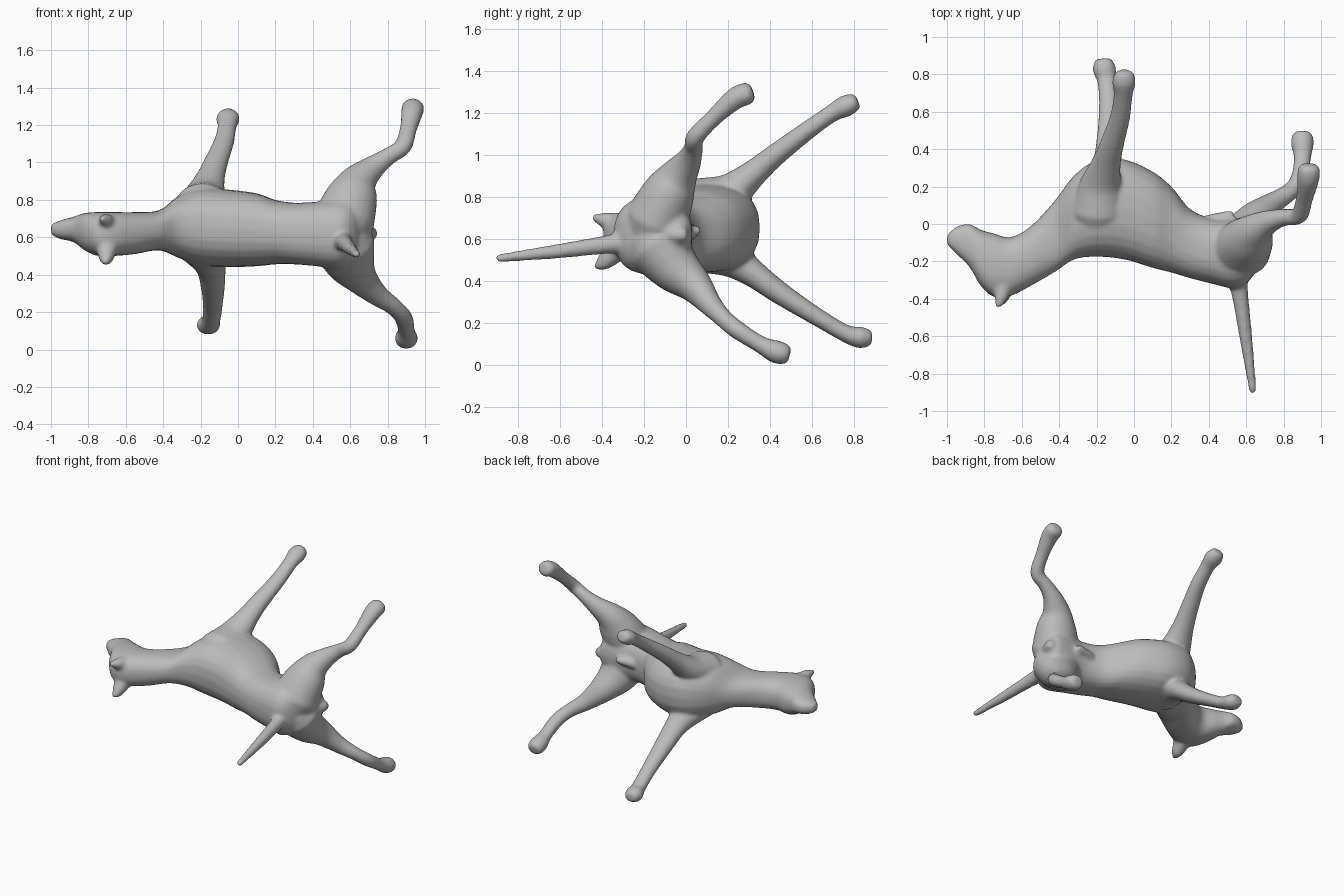
import bpy, bmesh, math
from mathutils import Vector

SIDES = 24


def spline(rows, steps=5):
    """Smoothly interpolate rows of numbers (Catmull-Rom)."""
    pts = [Vector(r) for r in rows]
    pts = [pts[0]] + pts + [pts[-1]]
    out = []
    for a, b, c, d in zip(pts, pts[1:], pts[2:], pts[3:]):
        for i in range(steps):
            t = i / steps
            out.append(0.5 * (2 * b + (c - a) * t + (2 * a - 5 * b + 4 * c - d) * t * t
                              + (3 * b - a - 3 * c + d) * t ** 3))
    return out + [pts[-1]]


def skin(bm, rings):
    """Bridge rings of points into a closed solid."""
    loops = [[bm.verts.new(p) for p in ring] for ring in rings]
    for a, b in zip(loops, loops[1:]):
        for i in range(SIDES):
            j = (i + 1) % SIDES
            bm.faces.new((a[i], a[j], b[j], b[i]))
    bm.faces.new(loops[0][::-1])
    bm.faces.new(loops[-1])


def trunk(bm, rows):
    """Sections across x, given as x, y low, y high, z low, z high."""
    rings = []
    for x, y0, y1, z0, z1 in spline(rows):
        ring = []
        for k in range(SIDES):
            a = 2 * math.pi * k / SIDES
            c, s = math.cos(a), math.sin(a)
            c = math.copysign(abs(c) ** 0.82, c)
            s = math.copysign(abs(s) ** 0.82, s)
            ring.append((x, (y0 + y1) / 2 + c * (y1 - y0) / 2, (z0 + z1) / 2 + s * (z1 - z0) / 2))
        rings.append(ring)
    skin(bm, rings)


def limb(bm, rows, wide=1.0):
    """Tube through x, y, z, radius rows, with rounded ends, widened along x."""
    pts = spline(rows)
    rings = []
    for i, p in enumerate(pts):
        d = Vector(pts[min(i + 1, len(pts) - 1)][:3]) - Vector(pts[max(i - 1, 0)][:3])
        d.normalize()
        u = d.orthogonal() if i == 0 else u - d * u.dot(d)
        u.normalize()
        v = d.cross(u)
        caps = [(0, 1)]
        if i == 0:
            caps = [(-0.8, 0.5), (-0.5, 0.85), (0, 1)]
        elif i == len(pts) - 1:
            caps = [(0, 1), (0.4, 0.88), (0.65, 0.6)]
        for off, sc in caps:
            r = p[3]
            c = Vector(p[:3]) + d * off * r
            ring = []
            for k in range(SIDES):
                a = 2 * math.pi * k / SIDES
                o = (u * math.cos(a) + v * math.sin(a)) * r * sc
                o.x *= wide
                ring.append(c + o)
            rings.append(ring)
    skin(bm, rings)


bm = bmesh.new()

# head, neck, chest, waist and rump
trunk(bm, [
    (-1.0, -.11, -.06, .615, .67), (-.95, -.16, -.015, .59, .69),
    (-.88, -.23, 0, .575, .71), (-.82, -.33, -.03, .53, .73),
    (-.75, -.39, -.05, .50, .735), (-.66, -.385, -.07, .50, .735),
    (-.55, -.33, -.01, .51, .735), (-.42, -.255, .13, .53, .745),
    (-.32, -.19, .26, .49, .82), (-.20, -.175, .34, .45, .865),
    (-.05, -.19, .345, .44, .855), (.10, -.235, .28, .445, .835),
    (.20, -.26, .20, .455, .80), (.30, -.29, .08, .455, .785),
    (.42, -.32, .03, .445, .79), (.54, -.345, .03, .43, .80),
    (.62, -.30, .03, .46, .79), (.68, -.19, .02, .51, .74),
    (.715, -.10, -.02, .57, .68)])

# front legs, with the shoulders flowing into them
limb(bm, [(-.19, .06, .77, .12), (-.18, .20, .815, .095), (-.15, .32, .91, .066),
          (-.12, .42, .995, .054), (-.075, .57, 1.11, .045), (-.058, .69, 1.195, .042),
          (-.054, .755, 1.23, .052), (-.052, .79, 1.245, .047)], 1.22)
limb(bm, [(-.19, .06, .55, .11), (-.175, .20, .515, .095), (-.145, .32, .435, .066),
          (-.135, .45, .34, .054), (-.135, .63, .225, .043), (-.145, .76, .15, .042),
          (-.158, .825, .132, .052), (-.162, .855, .13, .046)], 1.22)

# hind legs
limb(bm, [(.565, -.14, .69, .15), (.61, -.08, .82, .125), (.645, -.035, .90, .092),
          (.715, .01, .968, .064), (.80, .035, 1.03, .046), (.88, .045, 1.085, .044),
          (.91, .13, 1.175, .041), (.93, .23, 1.265, .052), (.935, .285, 1.29, .055)], 1.12)
limb(bm, [(.565, -.13, .56, .15), (.60, -.05, .46, .12), (.655, .04, .38, .085),
          (.74, .11, .295, .058), (.83, .17, .23, .045), (.885, .24, .17, .044),
          (.90, .35, .10, .041), (.90, .42, .066, .054), (.90, .46, .054, .053)], 1.12)

# tail
limb(bm, [(.55, -.27, .585, .055), (.57, -.40, .57, .043), (.60, -.62, .54, .034),
          (.635, -.89, .508, .02)])

# ears
limb(bm, [(-.70, -.33, .55, .06), (-.705, -.39, .49, .04), (-.71, -.425, .467, .018)])
limb(bm, [(-.70, -.33, .67, .055), (-.71, -.39, .69, .037), (-.725, -.435, .70, .018)])

# small bumps under the rump and belly
limb(bm, [(.66, -.12, .62, .04), (.695, -.06, .62, .04), (.71, -.015, .62, .038)])
limb(bm, [(.40, .01, .63, .04), (.47, .035, .635, .03), (.52, .05, .64, .022)])

bmesh.ops.recalc_face_normals(bm, faces=bm.faces)
mesh = bpy.data.meshes.new("animal_body")
bm.to_mesh(mesh)
bm.free()
body = bpy.data.objects.new("animal_body", mesh)
bpy.context.collection.objects.link(body)

grey = bpy.data.materials.new("plain grey")
grey.diffuse_color = (0.5, 0.5, 0.5, 1)
mesh.materials.append(grey)

# blend all parts into one continuous skin
remesh = body.modifiers.new("blend", 'REMESH')
remesh.mode = 'VOXEL'
remesh.voxel_size = 0.011
remesh.use_smooth_shade = True
soften = body.modifiers.new("soften", 'SMOOTH')
soften.factor = 0.5
soften.iterations = 8
